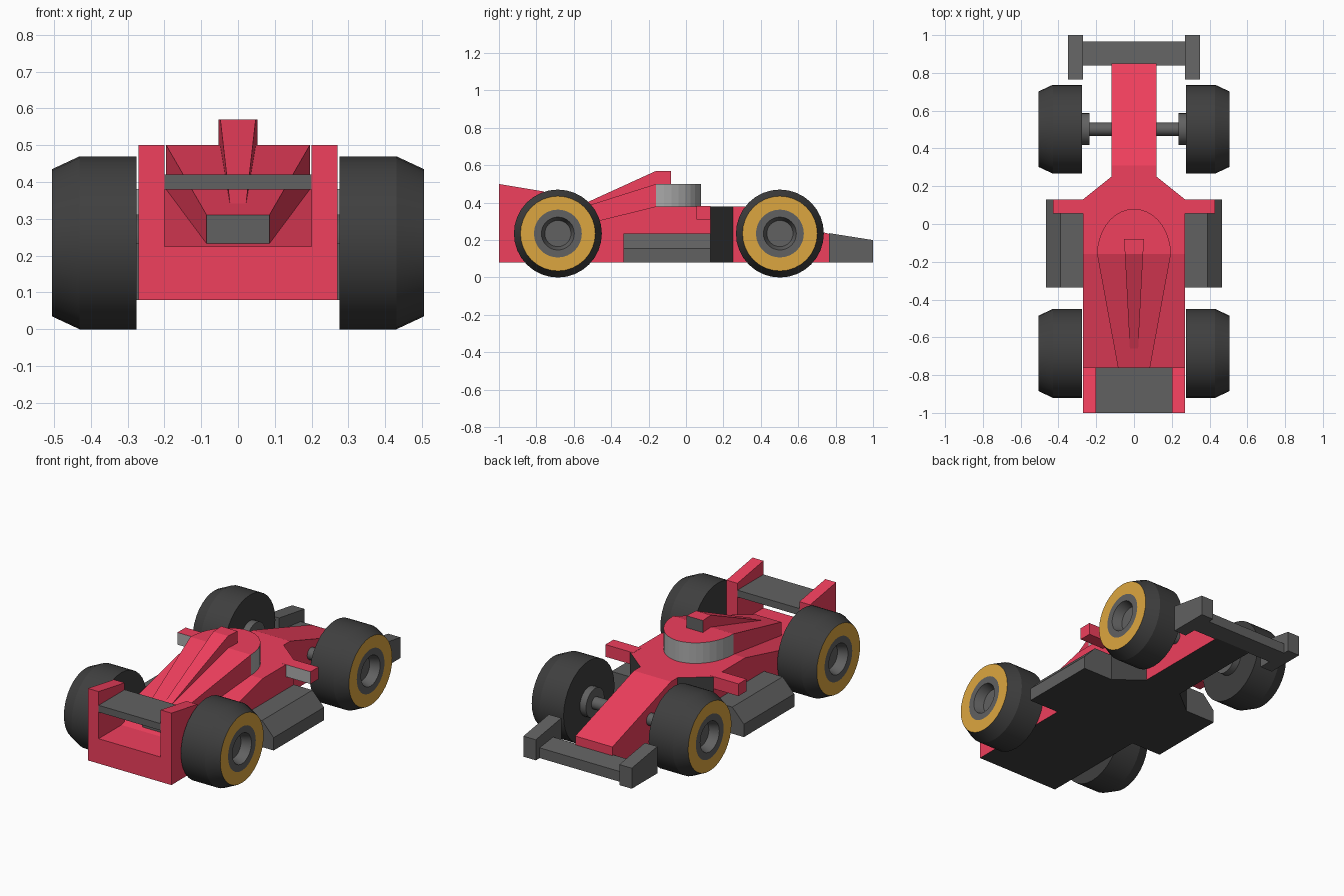
import bpy, bmesh, math

if "Cube" in bpy.data.objects:
    bpy.data.objects.remove(bpy.data.objects["Cube"])


def material(name, rgb):
    m = bpy.data.materials.new(name)
    m.diffuse_color = (*rgb, 1)
    m.use_nodes = True
    m.node_tree.nodes["Principled BSDF"].inputs["Base Color"].default_value = m.diffuse_color
    return m


RED = material("red_paint", (0.87, 0.05, 0.11))
GREY = material("mid_grey", (0.12, 0.12, 0.12))
DARK = material("dark_grey", (0.05, 0.05, 0.05))
SILVER = material("silver", (0.42, 0.42, 0.42))
YELLOW = material("yellow", (0.72, 0.38, 0.05))
MATS = [RED, GREY, DARK, SILVER, YELLOW]


def finish(name, bm, pick, smooth=None):
    """Clean the mesh, colour each face with pick(centre, normal), link it."""
    bmesh.ops.remove_doubles(bm, verts=bm.verts, dist=1e-5)
    bmesh.ops.recalc_face_normals(bm, faces=bm.faces)
    bm.normal_update()
    for f in bm.faces:
        f.material_index = MATS.index(pick(f.calc_center_median(), f.normal))
    me = bpy.data.meshes.new(name)
    bm.to_mesh(me)
    bm.free()
    for m in MATS:
        me.materials.append(m)
    ob = bpy.data.objects.new(name, me)
    bpy.context.collection.objects.link(ob)
    if smooth:
        bpy.ops.object.select_all(action='DESELECT')
        ob.select_set(True)
        bpy.context.view_layer.objects.active = ob
        bpy.ops.object.shade_smooth_by_angle(angle=math.radians(smooth))


def loft(name, rings, pick, closed_ends=True, smooth=None):
    """Skin a list of equal-length closed rings of points."""
    bm = bmesh.new()
    vs = [[bm.verts.new(p) for p in r] for r in rings]
    n = len(vs[0])
    for a, b in zip(vs, vs[1:]):
        for i in range(n):
            bm.faces.new((a[i], a[(i + 1) % n], b[(i + 1) % n], b[i]))
    if closed_ends:
        bm.faces.new(vs[0])
        bm.faces.new(vs[-1])
    finish(name, bm, pick, smooth)


def stations(name, rows, z0, pick):
    """Symmetric hull: rows of (y, half width, top z) above a flat bottom."""
    loft(name, [[(-w, y, z0), (w, y, z0), (w, y, z), (-w, y, z)] for y, w, z in rows], pick)


def side_plate(name, profile, x0, x1, pick):
    """Extrude a (y, z) profile along x."""
    loft(name, [[(x, y, z) for y, z in profile] for x in (x0, x1)], pick)


def box(name, x0, x1, y0, y1, z0, z1, pick):
    side_plate(name, [(y0, z0), (y1, z0), (y1, z1), (y0, z1)], x0, x1, pick)


def lathe(name, profile, side, y, z, pick, segs=32):
    """Revolve an (x, radius) profile about a sideways axle."""
    rings = [[(side * x, y + r * math.cos(2 * math.pi * i / segs),
               z + r * math.sin(2 * math.pi * i / segs)) for i in range(segs)]
             for x, r in profile]
    loft(name, rings, pick, False, 20)


def plain(m):
    return lambda c, n: m


# Main body with sloping tail deck and nose; dark floor and intake faces
def body_colour(c, n):
    return DARK if n.z < -0.5 or 0.13 < c.y < 0.25 and abs(n.z) < 0.1 else RED


stations("body", [(-1, .27, .225), (-.79, .27, .225), (-.16, .27, .38), (.13, .27, .38),
                  (.25, .12, .38), (.31, .12, .38), (.85, .12, .205)], .08, body_colour)

# Engine cover and cockpit with a rounded windscreen
arc = [math.radians(a) for a in range(0, 91, 10)]
cover = [(-.76, .085, .31)] + [(-.16 + .24 * math.sin(a), max(.195 * math.cos(a), .012), .5) for a in arc]


def cover_colour(c, n):
    if n.y < -0.9:
        return GREY
    return SILVER if c.y > -.16 and abs(n.z) < 0.1 else RED


stations("cockpit_cover", cover, .22, cover_colour)

# Air intake ridge
stations("air_intake", [(-.66, .022, .342), (-.16, .048, .57), (-.08, .053, .57)], .3,
         lambda c, n: GREY if n.y > 0.9 else RED)

# Rear wing blade and front wing blade
box("rear_wing", -.2, .2, -1, -.76, .38, .42, plain(GREY))
side_plate("front_wing", [(.84, .08), (.965, .08), (.965, .14), (.84, .155)], -.28, .28, plain(GREY))

TYRE = [(.275, 0), (.275, .235), (.43, .235), (.505, .2), (.505, .128), (.505, .088), (.45, .07), (.45, 0)]
AXLE = [(.1, .035), (.235, .035), (.235, .085), (.276, .085)]

for s, label in ((-1, "left"), (1, "right")):
    # Wing end plates
    side_plate("rear_wing_plate_" + label, [(-1, .22), (-.76, .22), (-.76, .46), (-1, .5)],
               s * .2, s * .27, plain(RED))
    side_plate("front_wing_plate_" + label, [(.765, .08), (1, .08), (1, .2), (.765, .237)],
               s * .27, s * .35, plain(GREY))

    # Side pod with bevelled shoulder
    pod = [(.26, .08), (.465, .08), (.465, .155), (.39, .235), (.26, .235)]
    loft("side_pod_" + label, [[(s * x, y, z) for x, z in pod] for y in (-.335, .13)],
         lambda c, n: DARK if n.z < -.5 else GREY)

    # Mirror with silver rear glass
    box("mirror_" + label, s * .25, s * .43, .055, .13, .31, .381,
        lambda c, n: SILVER if n.y < -.9 else RED)

    # Wheels with coloured band and recessed hub
    for pos, y in (("front", .502), ("rear", -.685)):
        def wheel_colour(c, n, y=y):
            r = math.hypot(c.y - y, c.z - .235)
            if abs(c.x) > .504 and .14 < r < .19:
                return YELLOW
            return GREY if abs(c.x) > .44 and r < .13 else DARK
        lathe(f"{pos}_wheel_{label}", TYRE, s, y, .235, wheel_colour)
    lathe("front_axle_" + label, AXLE, s, .502, .235, plain(GREY), 24)
